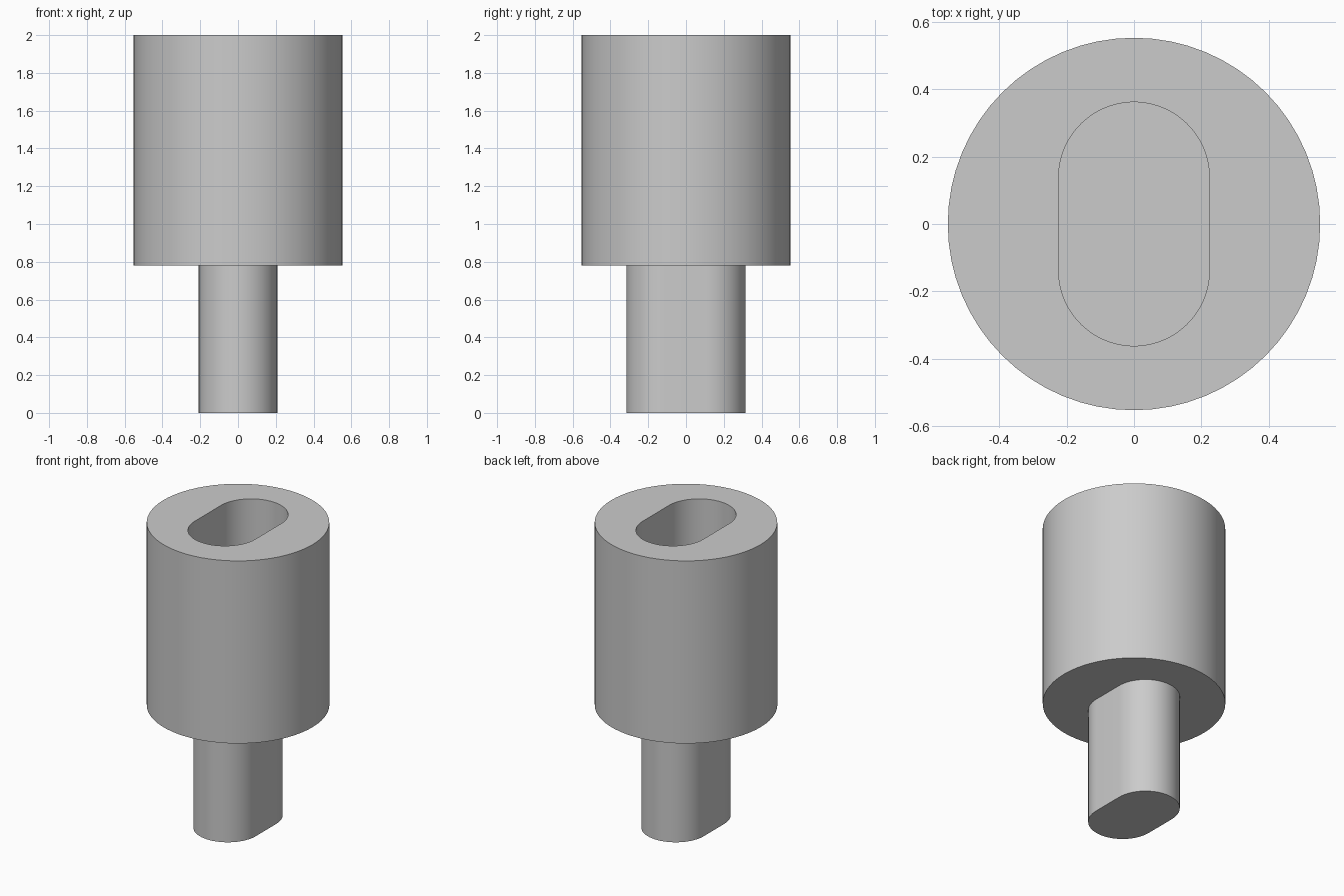
import bpy, bmesh
from math import pi, sin, cos

SIDES = 64
BODY_RADIUS = 0.553
SHOULDER, TOP, SLOT_FLOOR = 0.78, 2.0, 1.2

old = bpy.data.objects.get("Cube")
if old:
    bpy.data.objects.remove(old, do_unlink=True)

grey = bpy.data.materials.new("plain grey")
grey.use_nodes = True
colour = (0.6, 0.6, 0.6, 1)
grey.diffuse_color = colour
grey.node_tree.nodes["Principled BSDF"].inputs["Base Color"].default_value = colour


def circle(radius):
    angles = [2 * pi * i / SIDES for i in range(SIDES)]
    return [(radius * cos(a), radius * sin(a)) for a in angles]


def rounded_slot(half_width, half_length):
    """Two half circles joined by straight sides, long along y."""
    half = SIDES // 2
    offset = half_length - half_width
    points = []
    for start, shift in ((0, offset), (pi, -offset)):
        for i in range(half):
            a = start + pi * i / (half - 1)
            points.append((half_width * cos(a), half_width * sin(a) + shift))
    return points


def loft(name, sections):
    """Join (outline, height) sections in order and cap both ends."""
    bm = bmesh.new()
    rings = [[bm.verts.new((x, y, z)) for x, y in outline] for outline, z in sections]
    for low, high in zip(rings, rings[1:]):
        for i in range(SIDES):
            j = (i + 1) % SIDES
            bm.faces.new((low[i], low[j], high[j], high[i]))
    bm.faces.new(rings[0][::-1])
    bm.faces.new(rings[-1])
    bmesh.ops.recalc_face_normals(bm, faces=bm.faces)
    mesh = bpy.data.meshes.new(name)
    bm.to_mesh(mesh)
    bm.free()
    mesh.materials.append(grey)
    obj = bpy.data.objects.new(name, mesh)
    bpy.context.collection.objects.link(obj)
    bpy.ops.object.select_all(action="DESELECT")
    obj.select_set(True)
    bpy.context.view_layer.objects.active = obj
    bpy.ops.object.shade_smooth_by_angle(angle=pi / 6)
    return obj


# Round body with a blind slot sunk into its top
slot = rounded_slot(0.224, 0.362)
loft("body", [(circle(BODY_RADIUS), SHOULDER), (circle(BODY_RADIUS), TOP),
              (slot, TOP), (slot, SLOT_FLOOR)])

# Flat-sided shaft below, shaped to fit a matching slot
shaft = rounded_slot(0.208, 0.316)
loft("shaft", [(shaft, 0), (shaft, SHOULDER)])
